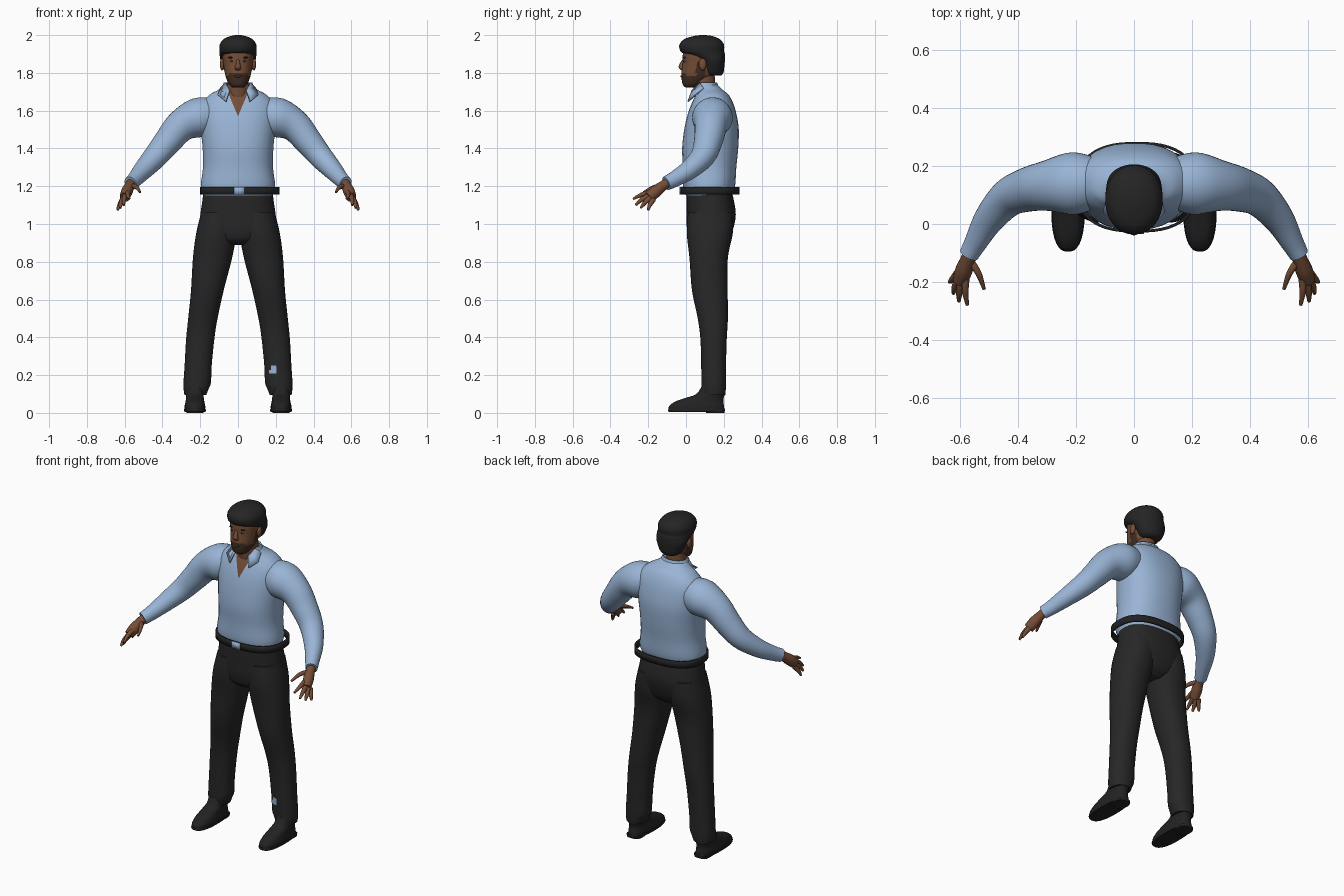
import bpy, bmesh, math
from mathutils import Vector, Matrix

cube = bpy.data.objects.get("Cube")
if cube:
    bpy.data.objects.remove(cube)


def material(name, rgb):
    m = bpy.data.materials.new(name)
    m.use_nodes = True
    m.diffuse_color = (*rgb, 1)
    m.node_tree.nodes["Principled BSDF"].inputs["Base Color"].default_value = (*rgb, 1)
    return m


SHIRT = material("light blue cloth", (0.32, 0.46, 0.67))
SKIN = material("brown skin", (0.18, 0.075, 0.037))
BEARD = material("dark brown beard", (0.055, 0.028, 0.017))
HAIR = material("black hair", (0.018, 0.018, 0.018))
CLOTH = material("charcoal cloth", (0.02, 0.02, 0.02))
LEATHER = material("black leather", (0.016, 0.016, 0.016))
EYE = material("grey eye", (0.16, 0.19, 0.22))
LIP = material("lip brown", (0.11, 0.04, 0.026))


def finish(name, bm, mats, rule=None):
    """Turn a bmesh into a smooth object; rule picks a material from a face centre."""
    bmesh.ops.recalc_face_normals(bm, faces=bm.faces)
    for f in bm.faces:
        f.smooth = True
        if rule:
            f.material_index = int(rule(f.calc_center_median()))
    me = bpy.data.meshes.new(name)
    bm.to_mesh(me)
    bm.free()
    for m in mats:
        me.materials.append(m)
    ob = bpy.data.objects.new(name, me)
    bpy.context.collection.objects.link(ob)
    bpy.ops.object.select_all(action='DESELECT')
    ob.select_set(True)
    bpy.context.view_layer.objects.active = ob
    bpy.ops.object.shade_smooth_by_angle(angle=math.radians(50))
    return ob


def spline(keys, steps):
    """Smoothly interpolate section tuples (x, y, z, rx, ry)."""
    ks = [keys[0], *keys, keys[-1]]
    out = []
    for i in range(1, len(ks) - 2):
        for s in range(steps):
            t = s / steps
            out.append([0.5 * (2 * b + (c - a) * t + (2 * a - 5 * b + 4 * c - d) * t * t
                               + (3 * b - a - 3 * c + d) * t ** 3)
                        for a, b, c, d in zip(*ks[i - 1:i + 3])])
    return out + [list(keys[-1])]


def loft(keys, steps=5, n=32, power=2.0, follow=False, caps=True):
    """Skin superellipse sections, level or turned along the path."""
    bm = bmesh.new()
    secs = spline(keys, steps)
    rings = []
    for i, (x, y, z, rx, ry) in enumerate(secs):
        rot = Matrix.Identity(3)
        if follow:
            d = Vector(secs[min(i + 1, len(secs) - 1)][:3]) - Vector(secs[max(i - 1, 0)][:3])
            rot = d.to_track_quat('Z', 'Y').to_matrix()
        ring = []
        for k in range(n):
            a = math.tau * (k + 0.5) / n
            c, s = math.cos(a), math.sin(a)
            p = Vector((math.copysign(abs(c) ** (2 / power), c) * rx,
                        math.copysign(abs(s) ** (2 / power), s) * ry, 0))
            ring.append(bm.verts.new(rot @ p + Vector((x, y, z))))
        rings.append(ring)
    for r, q in zip(rings, rings[1:]):
        for k in range(n):
            bm.faces.new((r[k], r[(k + 1) % n], q[(k + 1) % n], q[k]))
    if caps:
        bm.faces.new(rings[0])
        bm.faces.new(rings[-1])
    return bm


def column(rows, x=0):
    """Centred sections from rows of (z, y, rx, ry)."""
    return [(x, y, z, rx, ry) for z, y, rx, ry in rows]


def ball(name, mat, loc, size):
    bm = bmesh.new()
    bmesh.ops.create_uvsphere(bm, u_segments=16, v_segments=10, radius=1)
    bmesh.ops.transform(bm, matrix=Matrix.LocRotScale(Vector(loc), None, Vector(size)), verts=bm.verts)
    return finish(name, bm, [mat])


def plate(name, mat, pts, thick):
    bm = bmesh.new()
    bm.faces.new([bm.verts.new(p) for p in pts])
    ob = finish(name, bm, [mat])
    ob.modifiers.new("thickness", 'SOLIDIFY').thickness = thick
    return ob


# Shirt body with an open neckline cut into the chest
torso = loft(column([(1.15, .12, .183, .12), (1.2, .122, .198, .138), (1.3, .125, .186, .142),
                     (1.4, .128, .188, .149), (1.5, .135, .198, .145), (1.58, .138, .203, .13),
                     (1.64, .14, .192, .11), (1.685, .138, .15, .087), (1.71, .125, .105, .07),
                     (1.735, .11, .075, .06)]), power=2.3)
for s in (1, -1):
    front = [f for f in torso.faces if f.calc_center_median().y < .09 and f.calc_center_median().z > 1.55]
    geom = front + list({e for f in front for e in f.edges}) + list({v for f in front for v in f.verts})
    bmesh.ops.bisect_plane(torso, geom=geom, plane_co=(0, 0, 1.57), plane_no=(s, 0, -.42))
finish("shirt_body", torso, [SHIRT, SKIN],
       lambda c: c.z > 1.57 and c.y < .09 and abs(c.x) < (c.z - 1.57) * .42)

# Collar band, open at the front
band = loft(column([(1.69, .115, .098, .078), (1.72, .108, .086, .068), (1.75, .104, .076, .06)]), caps=False)
gap = [f for f in band.faces if f.calc_center_median().y < .075]
bmesh.ops.delete(band, geom=gap, context='FACES')
finish("collar_band", band, [SHIRT]).modifiers.new("thickness", 'SOLIDIFY').thickness = .008

# Trouser seat
finish("trouser_seat", loft(column([(1.18, .122, .182, .118), (1.12, .128, .19, .127), (1.05, .133, .2, .131),
                                    (.98, .128, .205, .124), (.92, .122, .15, .105), (.89, .122, .06, .07)]),
                            power=2.3), [CLOTH])

# Belt stands clear of the waist
belt = loft(column([(1.155, .127, .211, .157), (1.175, .127, .211, .157), (1.195, .127, .211, .157)], .01),
            steps=1, n=48, power=2.5, caps=False)
finish("belt", belt, [LEATHER]).modifiers.new("thickness", 'SOLIDIFY').thickness = .01
plate("belt_buckle", SHIRT, [(-.02, -.034, 1.155), (.035, -.034, 1.155), (.035, -.034, 1.196),
                             (-.02, -.034, 1.196)], .006)

# Neck and head, with the beard coloured along the jaw
finish("neck", loft(column([(1.6, .115, .06, .06), (1.7, .1, .058, .058), (1.79, .092, .056, .06)])), [SKIN])
head = loft(column([(1.722, .022, .025, .022), (1.735, .03, .044, .046), (1.765, .05, .06, .073),
                    (1.8, .068, .07, .092), (1.85, .08, .078, .098), (1.9, .085, .083, .102),
                    (1.95, .085, .075, .09)]), n=48, power=2.2)
finish("head", head, [SKIN, BEARD],
       lambda c: c.y < .1 and (c.z < 1.785 or (c.z < 1.803 and c.y < .0) or (.055 < c.y and c.z < 1.86)))
finish("hair", loft(column([(1.785, .145, .045, .04), (1.8, .143, .066, .055), (1.84, .14, .085, .064),
                            (1.87, .132, .094, .074), (1.9, .1, .098, .106), (1.915, .086, .099, .116),
                            (1.95, .083, .097, .118), (1.98, .085, .075, .092), (1.996, .09, .035, .045),
                            (2.0, .09, .01, .012)]), n=40, power=2.1), [HAIR])
finish("nose", loft([(0, -.01, 1.875, .008, .006), (0, -.021, 1.85, .011, .012),
                     (0, -.024, 1.828, .017, .015), (0, -.012, 1.812, .013, .01)], n=16), [SKIN])
ball("mouth", LIP, (0, -.022, 1.782), (.024, .007, .006))

# Parts repeated on both sides
for side, s in (("left", 1), ("right", -1)):
    def flip(keys):
        return [(s * k[0], *k[1:]) for k in keys]

    # Face details
    ball(side + "_ear", SKIN, (s * .084, .088, 1.845), (.012, .02, .032))
    ball(side + "_eye", EYE, (s * .033, -.0075, 1.862), (.012, .006, .005))
    ball(side + "_pupil", HAIR, (s * .033, -.0125, 1.862), (.005, .003, .005))
    ball(side + "_eyebrow", HAIR, (s * .034, -.008, 1.881), (.02, .006, .005))

    # Collar flap
    plate(side + "_collar_flap", SHIRT, flip([(.066, .07, 1.748), (.046, .03, 1.71), (.066, .008, 1.65),
                                              (.108, .04, 1.685), (.095, .09, 1.722)]), .008)

    # Sleeve and cuff
    sleeve = loft(flip([(.12, .14, 1.575, .085, .09), (.21, .14, 1.563, .108, .105), (.3, .132, 1.52, .087, .086),
                        (.37, .118, 1.44, .076, .074), (.435, .09, 1.36, .066, .064), (.5, .018, 1.288, .053, .052),
                        (.545, -.06, 1.238, .04, .042), (.57, -.105, 1.215, .034, .038)]), follow=True)
    finish(side + "_sleeve", sleeve, [SHIRT])

    # Hand with four fingers and a thumb
    palm = loft(flip([(.562, -.09, 1.222, .025, .025), (.575, -.125, 1.2, .026, .027),
                      (.588, -.16, 1.172, .03, .032), (.6, -.195, 1.142, .026, .03)]), follow=True, n=20)
    finish(side + "_palm", palm, [SKIN])
    fingers = {"index_finger": ((.582, -.19, 1.168), (.583, -.235, 1.155), (.576, -.28, 1.133)),
               "middle_finger": ((.597, -.195, 1.152), (.604, -.237, 1.127), (.605, -.267, 1.1)),
               "ring_finger": ((.608, -.19, 1.138), (.62, -.22, 1.11), (.624, -.24, 1.084)),
               "little_finger": ((.612, -.172, 1.13), (.628, -.192, 1.1), (.638, -.2, 1.073)),
               "thumb": ((.568, -.125, 1.2), (.538, -.17, 1.195), (.518, -.225, 1.168))}
    for name, (a, b, c) in fingers.items():
        keys = flip([(*a, .014, .014), (*b, .0115, .0115), (*c, .006, .006)])
        finish(f"{side}_{name}", loft(keys, n=10, follow=True), [SKIN])

    # Trouser leg; the left one shows a small worn patch at the shin
    leg = loft(flip([(.1, .13, 1.06, .095, .12), (.115, .126, .95, .107, .122), (.135, .12, .82, .104, .102),
                     (.162, .126, .65, .087, .095), (.186, .142, .5, .078, .08), (.2, .146, .39, .075, .07),
                     (.211, .146, .25, .072, .066), (.216, .147, .16, .073, .065), (.222, .147, .125, .066, .064),
                     (.226, .147, .095, .058, .061)]), power=2.2)
    finish(side + "_trouser_leg", leg, [CLOTH, SHIRT],
           lambda c: s > 0 and c.y < .12 and .17 < c.x < .21 and .2 < c.z < .25)

    # Shoe upper, sole and heel
    upper = loft(column([(.012, .057, .054, .148), (.035, .056, .055, .146), (.06, .07, .05, .128),
                         (.08, .1, .047, .1), (.1, .13, .046, .075), (.14, .142, .045, .06)], s * .228), power=2.5)
    finish(side + "_shoe", upper, [LEATHER])
    finish(side + "_sole", loft(column([(.006, .055, .055, .148), (.013, .056, .058, .152), (.02, .056, .057, .15)],
                                       s * .228), power=2.5), [LEATHER])
    finish(side + "_heel", loft(column([(0, .155, .045, .048), (.015, .155, .047, .05)], s * .228), power=3),
           [LEATHER])
